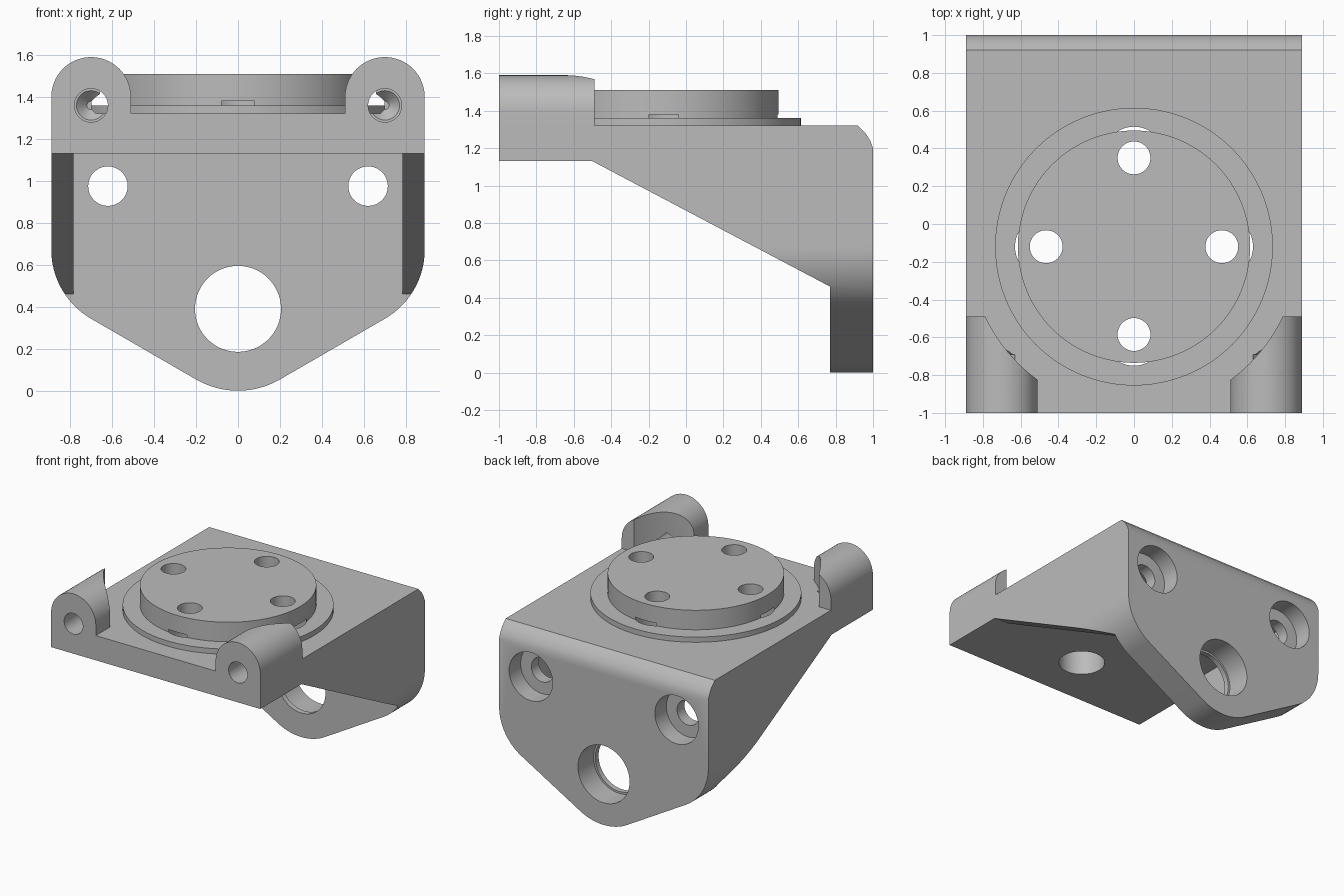
import bpy, bmesh, math
from mathutils import Matrix, Vector

if "Cube" in bpy.data.objects:
    bpy.data.objects.remove(bpy.data.objects["Cube"])

grey = bpy.data.materials.new("plain grey")
grey.use_nodes = True
grey.diffuse_color = (0.5, 0.5, 0.5, 1)
grey.node_tree.nodes["Principled BSDF"].inputs["Base Color"].default_value = (0.5, 0.5, 0.5, 1)


def finish(name, bm):
    bmesh.ops.recalc_face_normals(bm, faces=bm.faces)
    mesh = bpy.data.meshes.new(name)
    bm.to_mesh(mesh)
    bm.free()
    mesh.materials.append(grey)
    obj = bpy.data.objects.new(name, mesh)
    bpy.context.collection.objects.link(obj)
    return obj


def prism(name, points, axis, start, end):
    """Extrude a 2D outline along x or y; the outline's second value is z."""
    bm = bmesh.new()
    place = (lambda a, z: (a, start, z)) if axis == "y" else (lambda a, z: (start, a, z))
    face = bm.faces.new([bm.verts.new(place(a, z)) for a, z in points])
    new = bmesh.ops.extrude_face_region(bm, geom=[face])["geom"]
    step = Vector((0, end - start, 0) if axis == "y" else (end - start, 0, 0))
    bmesh.ops.translate(bm, vec=step, verts=[v for v in new if isinstance(v, bmesh.types.BMVert)])
    return finish(name, bm)


def cylinder(name, a, b, r, r2=None, sides=64):
    """Round bar or cone from point a to point b."""
    a, b = Vector(a), Vector(b)
    turn = Vector((0, 0, 1)).rotation_difference(b - a).to_matrix().to_4x4()
    bm = bmesh.new()
    bmesh.ops.create_cone(bm, cap_ends=True, segments=sides, radius1=r,
                          radius2=r if r2 is None else r2, depth=(b - a).length,
                          matrix=Matrix.Translation((a + b) / 2) @ turn)
    return finish(name, bm)


def combine(obj, other, operation):
    mod = obj.modifiers.new("boolean", "BOOLEAN")
    mod.operation, mod.object, mod.solver = operation, other, "EXACT"
    bpy.context.view_layer.objects.active = obj
    bpy.ops.object.modifier_apply(modifier=mod.name)
    bpy.data.objects.remove(other)


def arc(cx, cz, r, first, last, n):
    angles = [math.radians(first + (last - first) * i / n) for i in range(n + 1)]
    return [(cx + r * math.cos(t), cz + r * math.sin(t)) for t in angles]


# Bracket body: front outline crossed with side outline
half = arc(0, 0.4, 0.4, -90, -60, 10) + arc(0.51, 0.672, 0.38, -30, 0, 12)
half = [p for p in half[:11]] + arc(0.51, 0.672, 0.38, -60, 0, 16) + [(0.89, 1.5)]
outline = half + [(-x, z) for x, z in reversed(half[1:])]
bracket = prism("bracket", outline, "y", -1.2, 1.2)
side = [(-1, 1.13), (-0.5, 1.13), (0.77, 0.46), (0.77, -0.1), (1, -0.1), (1, 1.2),
        (0.985, 1.24), (0.96, 1.28), (0.92, 1.32), (-1, 1.32)]
combine(bracket, prism("side_outline", side, "x", -1.1, 1.1), "INTERSECT")

# Open space between the two side gussets
pocket = [(-1.3, -0.3), (0.77, -0.3), (0.77, 1.13), (-1.3, 1.13)]
combine(bracket, prism("gusset_gap", pocket, "x", -0.785, 0.785), "DIFFERENCE")

# Front lugs, hollowed around the round boss
for s in (-1, 1):
    shape = [(s * 0.7 + 0.19, 1.25), *arc(s * 0.7, 1.4, 0.19, 0, 180, 32), (s * 0.7 - 0.19, 1.25)]
    lug = prism("lug", shape, "y", -1, -0.49)
    combine(lug, cylinder("clearance", (0, -0.12, 1.32), (0, -0.12, 1.8), 0.87, sides=128), "DIFFERENCE")
    combine(bracket, lug, "UNION")

# Blind drilled holes in the lugs
for s in (-1, 1):
    x = s * 0.7
    combine(bracket, cylinder("drill", (x, -1.1, 1.36), (x, -0.69, 1.36), 0.08, sides=32), "DIFFERENCE")
    combine(bracket, cylinder("drill_tip", (x, -0.7, 1.36), (x, -0.64, 1.36), 0.08, 0.02, 32), "DIFFERENCE")

# Round flange and boss on the top plate
for r, top in ((0.735, 1.36), (0.615, 1.51)):
    combine(bracket, cylinder("boss", (0, -0.12, 1.25), (0, -0.12, top), r, sides=128), "UNION")

# Four bolt holes, counterbored from below
for x, y in ((0, 0.35), (0, -0.585), (0.465, -0.12), (-0.465, -0.12)):
    combine(bracket, cylinder("bolt", (x, y, 1), (x, y, 1.7), 0.087, sides=48), "DIFFERENCE")
    combine(bracket, cylinder("bolt_head", (x, y, 1), (x, y, 1.38), 0.165, sides=48), "DIFFERENCE")

# Back plate holes, counterbored from behind: x, z, bore, counterbore, floor y
for x, z, r, big, floor in ((-0.62, 0.975, 0.094, 0.185, 0.86), (0.62, 0.975, 0.094, 0.185, 0.86),
                            (0, 0.39, 0.205, 0.22, 0.81)):
    combine(bracket, cylinder("bore", (x, 0.6, z), (x, 1.2, z), r), "DIFFERENCE")
    combine(bracket, cylinder("counterbore", (x, floor, z), (x, 1.2, z), big), "DIFFERENCE")

bpy.ops.object.select_all(action="DESELECT")
bracket.select_set(True)
bpy.context.view_layer.objects.active = bracket
bpy.ops.object.shade_smooth_by_angle(angle=math.radians(25))
